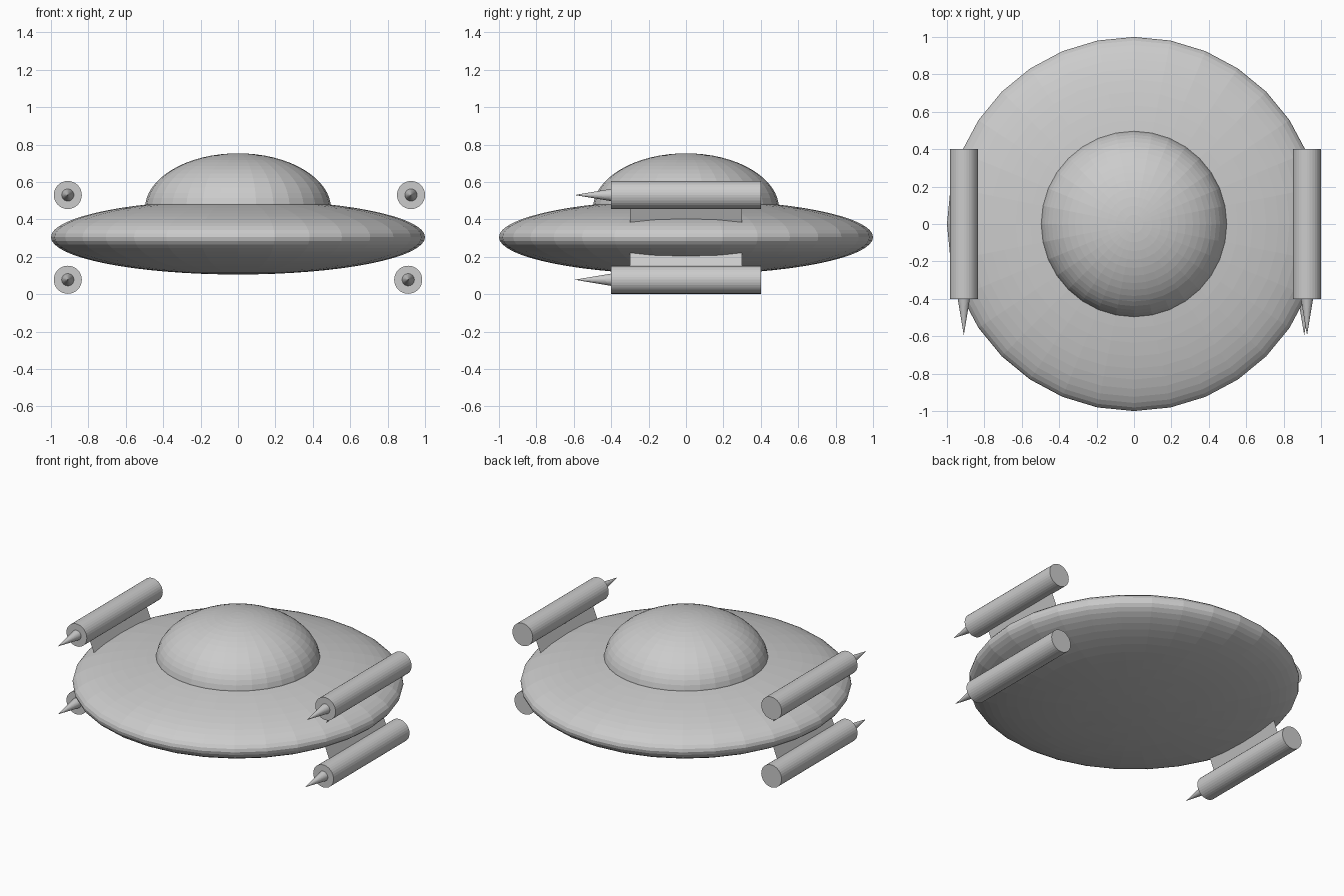
import bpy, bmesh
from math import radians
from mathutils import Matrix, Vector

if "Cube" in bpy.data.objects:
    bpy.data.objects.remove(bpy.data.objects["Cube"])


def make_object(name, bm):
    mesh = bpy.data.meshes.new(name)
    bm.to_mesh(mesh)
    bm.free()
    obj = bpy.data.objects.new(name, mesh)
    bpy.context.collection.objects.link(obj)
    return obj


def ellipsoid(name, radius, half_height, z, rings, dome=False):
    bm = bmesh.new()
    bmesh.ops.create_uvsphere(bm, u_segments=32, v_segments=rings, radius=1)
    if dome:  # keep only the upper half
        low = [v for v in bm.verts if v.co.z < -0.001]
        bmesh.ops.delete(bm, geom=low, context='VERTS')
    bmesh.ops.scale(bm, vec=(radius, radius, half_height), verts=bm.verts)
    bmesh.ops.translate(bm, vec=(0, 0, z), verts=bm.verts)
    return make_object(name, bm)


def cone_along_y(name, x, z, y_back, y_front, r_back, r_front, segments):
    bm = bmesh.new()
    to_front = (Matrix.Translation((x, (y_back + y_front) / 2, z))
                @ Matrix.Rotation(radians(90), 4, 'X'))
    bmesh.ops.create_cone(bm, cap_ends=True, segments=segments, radius1=r_back,
                          radius2=r_front, depth=y_back - y_front, matrix=to_front)
    return make_object(name, bm)


def fin(name, outer, inner):
    # thin sheet running from the cannon axis into the hull
    bm = bmesh.new()
    corners = [(outer, -0.3), (outer, 0.3), (inner, 0.3), (inner, -0.3)]
    bm.faces.new([bm.verts.new((p[0], y, p[1])) for p, y in corners])
    return make_object(name, bm)


# saucer hull and cockpit dome
ellipsoid("saucer_hull", 1.0, 0.2, 0.305, 32)
ellipsoid("cockpit_dome", 0.498, 0.298, 0.455, 32, dome=True)

# four cannons: barrel, pointed tip and mounting fin
cannons = {
    "upper_left": (-0.91, 0.53, -0.836, 0.345),
    "upper_right": (0.925, 0.53, 0.847, 0.345),
    "lower_left": (-0.91, 0.077, -0.838, 0.255),
    "lower_right": (0.91, 0.077, 0.838, 0.255),
}
for place, (x, z, fin_x, fin_z) in cannons.items():
    cone_along_y(place + "_barrel", x, z, 0.4, -0.4, 0.075, 0.075, 32)
    cone_along_y(place + "_tip", x, z, -0.38, -0.595, 0.036, 0.0, 32)
    fin(place + "_fin", (x, z), (fin_x, fin_z))
